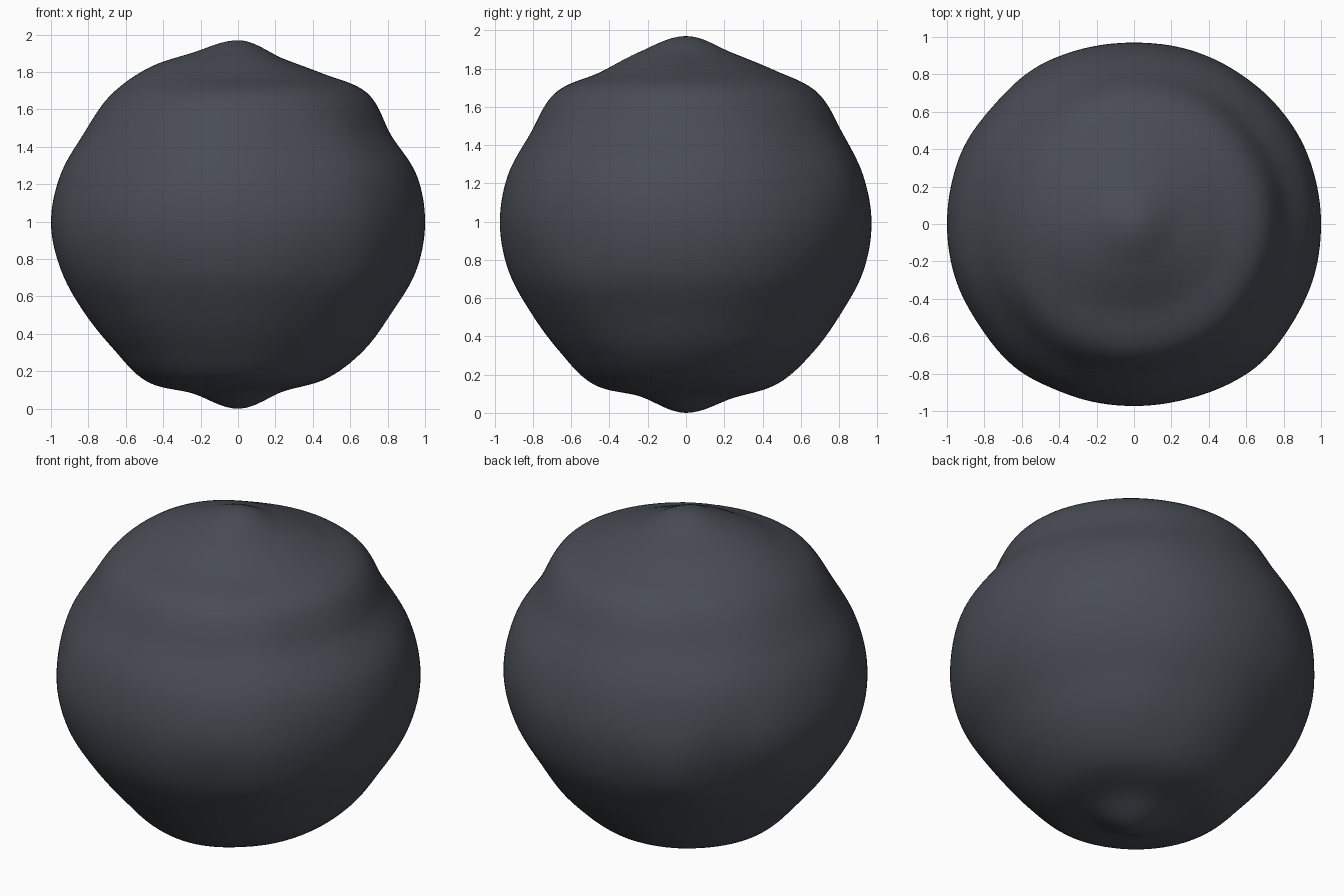
import bpy, bmesh, math
from mathutils import Vector, noise

if "Cube" in bpy.data.objects:
    bpy.data.objects.remove(bpy.data.objects["Cube"])

# Rock outline radii every 15 degrees from the south pole to the north pole,
# for four meridians: right, back, left, front
MERIDIANS = [
    [.99, .93, .955, .955, .95, .985, 1.0, .99, .945, .982, .922, .915, .98],
    [.99, .945, .965, .945, .937, .96, .97, .96, .945, .97, .925, .925, .98],
    [.99, .94, .975, .945, .95, .978, 1.0, .985, .955, .967, .96, .945, .98],
    [.99, .935, .97, .94, .935, .96, .973, .965, .94, .966, .91, .93, .98],
]


def along(profile, elevation):
    """Smoothly sample a meridian at an elevation in degrees."""
    t = (elevation + 90) / 15
    i = min(int(t), 11)
    f = t - i
    a, b = profile[i], profile[i + 1]
    c = profile[i - 1] if i > 0 else profile[1]
    d = profile[i + 2] if i < 11 else profile[11]
    m0, m1 = (b - c) / 2, (d - a) / 2
    f2, f3 = f * f, f * f * f
    return (2*f3 - 3*f2 + 1)*a + (f3 - 2*f2 + f)*m0 + (3*f2 - 2*f3)*b + (f3 - f2)*m1


def radius(d):
    """Radius of the rock in direction d."""
    elevation = math.degrees(math.asin(max(-1, min(1, d.z))))
    q = (math.atan2(d.y, d.x) / (math.pi / 2)) % 4
    i = int(q) % 4
    f = q - int(q)
    s = f * f * (3 - 2 * f)
    r = along(MERIDIANS[i], elevation) * (1 - s) + along(MERIDIANS[(i + 1) % 4], elevation) * s
    # gentle lumps between the meridians, round at the waist
    between = math.sin(math.pi * f) ** 2 * math.cos(math.radians(elevation)) ** 2
    lump = 0.025 * noise.noise(d * 2.2 + Vector((3.1, 1.7, 5.2)))
    waist = 0.008 * math.cos(math.radians(elevation * 3))
    return r + between * (lump + waist)


# Rock
bm = bmesh.new()
bmesh.ops.create_icosphere(bm, subdivisions=6, radius=1)
for v in bm.verts:
    d = v.co.normalized()
    v.co = d * radius(d) + Vector((0, 0, 1))
low = min(v.co.z for v in bm.verts)
for v in bm.verts:
    v.co.z -= low
for face in bm.faces:
    face.smooth = True
mesh = bpy.data.meshes.new("rock")
bm.to_mesh(mesh)
bm.free()

stone = bpy.data.materials.new("dark slate grey")
stone.diffuse_color = (0.065, 0.073, 0.088, 1)
stone.use_nodes = True
stone.node_tree.nodes["Principled BSDF"].inputs["Base Color"].default_value = stone.diffuse_color
mesh.materials.append(stone)
rock = bpy.data.objects.new("rock", mesh)
bpy.context.collection.objects.link(rock)
